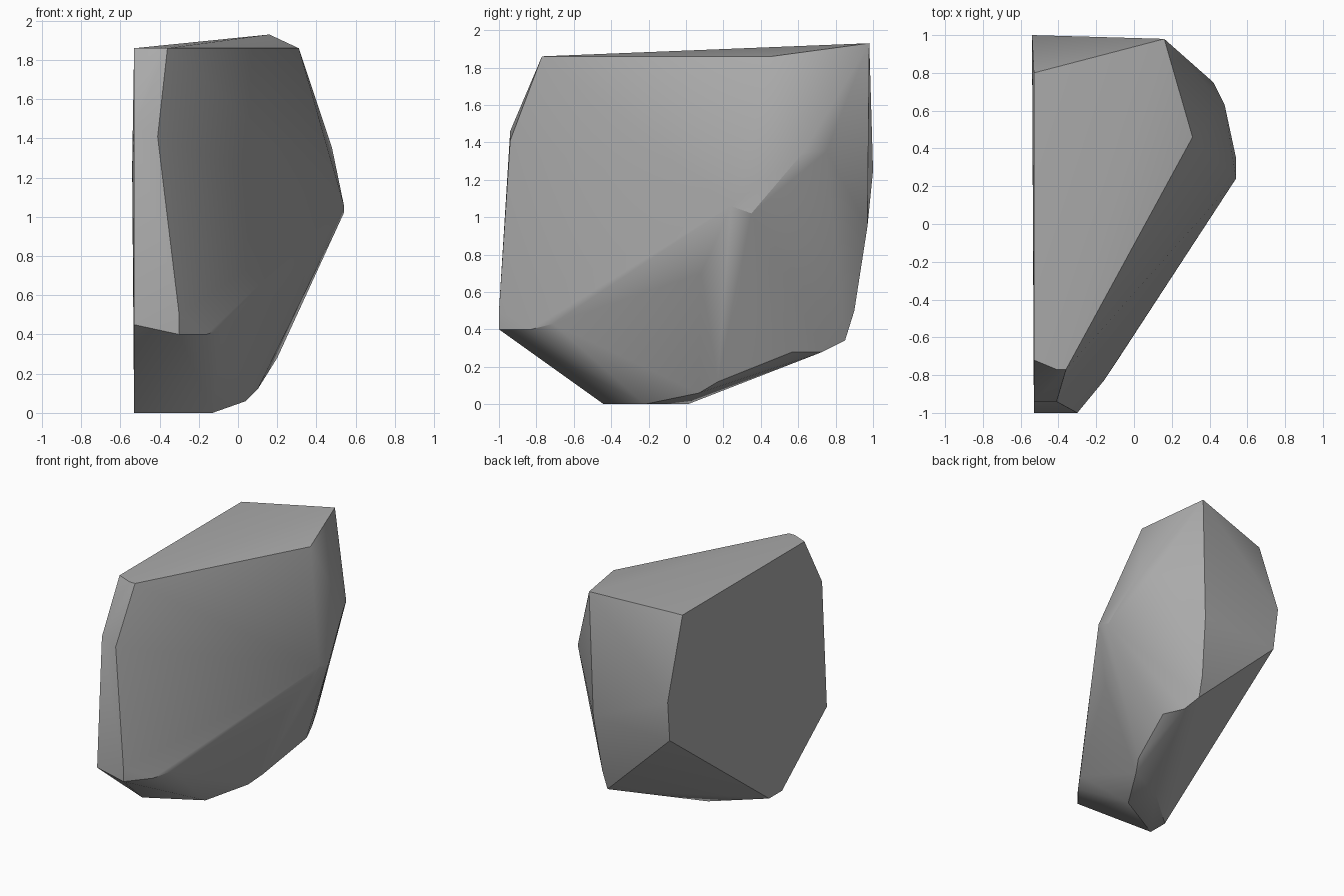
import bpy
import bmesh
import math

# Remove the default object only
default_cube = bpy.data.objects.get("Cube")
if default_cube:
    bpy.data.objects.remove(default_cube, do_unlink=True)


def make_material(name, colour):
    material = bpy.data.materials.new(name)
    material.use_nodes = True
    material.diffuse_color = colour
    shader = next(node for node in material.node_tree.nodes if node.type == "BSDF_PRINCIPLED")
    shader.inputs["Base Color"].default_value = colour
    return material


def make_hull(name, corner_groups, material, sharp_angle):
    """Wrap a tight convex skin around all the corners of a stone."""
    mesh = bpy.data.meshes.new(name)
    bm = bmesh.new()
    for group in corner_groups:
        for corner in group:
            bm.verts.new(corner)
    hull = bmesh.ops.convex_hull(bm, input=bm.verts[:], use_existing_faces=False)
    unused = [item for item in hull["geom_interior"] if isinstance(item, bmesh.types.BMVert)]
    bmesh.ops.delete(bm, geom=unused, context="VERTS")
    bmesh.ops.recalc_face_normals(bm, faces=bm.faces[:])
    bm.to_mesh(mesh)
    bm.free()
    mesh.materials.append(material)

    stone = bpy.data.objects.new(name, mesh)
    bpy.context.collection.objects.link(stone)
    bpy.ops.object.select_all(action="DESELECT")
    bpy.context.view_layer.objects.active = stone
    stone.select_set(True)
    bpy.ops.object.shade_smooth_by_angle(angle=math.radians(sharp_angle))
    return stone


# Split side: a flat, upright outline given as depth and height
split_x = -0.53
split_outline = [(0.8, 1.86), (-0.72, 1.86), (-0.94, 1.46), (-1, 0.45),
                 (-0.44, 0), (-0.28, 0), (0.96, 0.93)]
split_side = [(split_x, y, z) for y, z in split_outline]

# Sloping cap
cap = [(-0.41, -0.77, 1.86), (-0.36, -0.77, 1.86), (0.31, 0.46, 1.86), (0.16, 0.98, 1.93)]

# Narrow nose and the lip beneath it
nose = [(-0.41, -0.94, 1.41), (-0.3, -1, 0.5), (-0.3, -1, 0.4),
        (-0.16, -0.83, 0.4), (-0.08, -0.71, 0.43)]

# Bulging flank
flank = [(0.54, 0.24, 1.06), (0.54, 0.35, 1.02), (0.48, 0.63, 1.35),
         (0.42, 0.75, 1.35), (0.34, 0.08, 0.7)]

# Back ridge
back = [(-0.54, 1, 1.25), (0.13, 0.97, 0.95), (0.1, 0.9, 0.5), (0.09, 0.85, 0.34)]

# Underside, rising towards the back
underside = [(0.13, 0.73, 0.28), (0.2, 0.57, 0.28), (0.1, 0.17, 0.12),
             (0.04, 0.07, 0.06), (-0.2, 0.01, 0), (-0.13, -0.22, 0)]

stone_grey = make_material("stone grey", (0.4, 0.4, 0.4, 1))
make_hull("rock", [split_side, cap, nose, flank, back, underside], stone_grey, sharp_angle=30)
